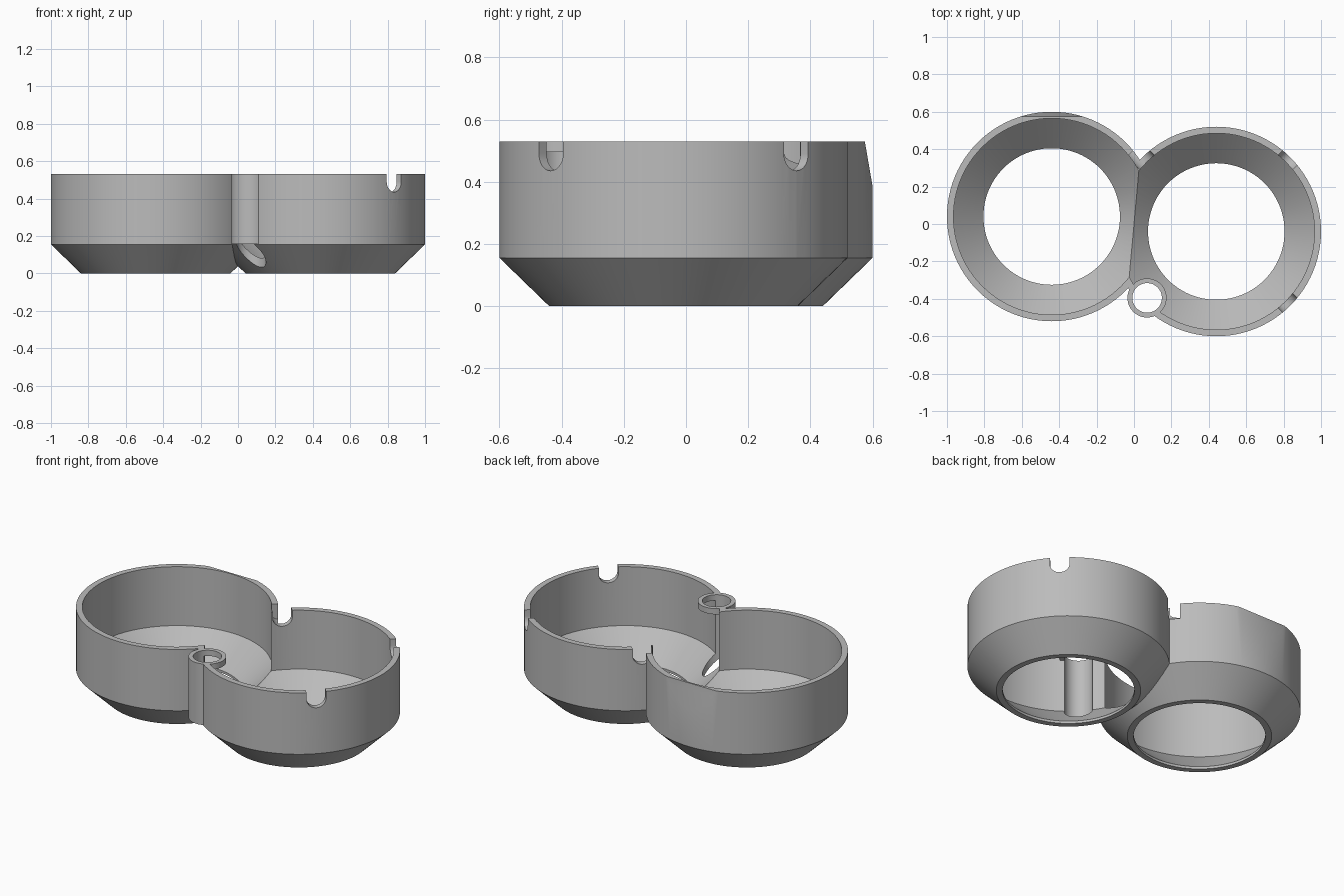
import bpy, bmesh, math
from mathutils import Matrix, Vector

cube = bpy.data.objects.get("Cube")
if cube:
    bpy.data.objects.remove(cube, do_unlink=True)

TOP = 0.53
LEFT, RIGHT = (-0.44, 0.04), (0.44, -0.04)
TUBE = (0.07, -0.395)


def finish(name, bm):
    bmesh.ops.recalc_face_normals(bm, faces=bm.faces)
    mesh = bpy.data.meshes.new(name)
    bm.to_mesh(mesh)
    bm.free()
    obj = bpy.data.objects.new(name, mesh)
    bpy.context.collection.objects.link(obj)
    return obj


def lathe(name, profile, centre, sides=96):
    """Closed solid turned around a vertical axis from (radius, z) pairs."""
    bm = bmesh.new()
    rings = []
    for r, z in profile:
        angles = [2 * math.pi * i / sides for i in range(sides)]
        rings.append([bm.verts.new((centre[0] + r * math.cos(a),
                                    centre[1] + r * math.sin(a), z)) for a in angles])
    for low, high in zip(rings, rings[1:]):
        for i in range(sides):
            j = (i + 1) % sides
            bm.faces.new((low[i], low[j], high[j], high[i]))
    bm.faces.new(rings[0][::-1])
    bm.faces.new(rings[-1])
    return finish(name, bm)


def box(name, size, matrix):
    bm = bmesh.new()
    bmesh.ops.create_cube(bm, size=1, matrix=matrix @ Matrix.Diagonal((*size, 1)))
    return finish(name, bm)


def slot(name, angle):
    """Round-bottomed radial slot through the wall of the right cup."""
    r, floor = 0.055, 0.435
    outline = [(-r, 0.7)]
    for i in range(17):
        a = math.pi + math.pi * i / 16
        outline.append((r * math.cos(a), floor + r + r * math.sin(a)))
    outline.append((r, 0.7))
    out = Vector((math.cos(angle), math.sin(angle), 0))
    side = Vector((-out.y, out.x, 0))
    bm = bmesh.new()
    ends = [[bm.verts.new(Vector((*RIGHT, z)) + out * d + side * s) for s, z in outline]
            for d in (0.42, 0.62)]
    for i in range(len(outline)):
        j = (i + 1) % len(outline)
        bm.faces.new((ends[0][i], ends[0][j], ends[1][j], ends[1][i]))
    bm.faces.new(ends[0][::-1])
    bm.faces.new(ends[1])
    return finish(name, bm)


def combine(target, tool, operation):
    mod = target.modifiers.new(operation.lower(), 'BOOLEAN')
    mod.operation, mod.solver, mod.object = operation, 'EXACT', tool
    bpy.context.view_layer.objects.active = target
    bpy.ops.object.modifier_apply(modifier=mod.name)
    bpy.data.objects.remove(tool, do_unlink=True)


# Two overlapping cups with tapered bases, left slightly over-height until trimmed
def cup(name, centre, top):
    return lathe(name, [(0.40, 0), (0.56, 0.155), (0.56, top)], centre)


body = cup("double_cup_holder", LEFT, 0.56)
combine(body, cup("right_cup", RIGHT, 0.57), 'UNION')

# Side tube at the front joint
combine(body, lathe("tube", [(0.105, 0.157), (0.105, 0.58)], TUBE, 64), 'UNION')

# Open interiors
for centre in (LEFT, RIGHT):
    hollow = [(0.365, -0.1), (0.365, 0.015), (0.525, 0.17), (0.525, 0.7)]
    combine(body, lathe("cavity", hollow, centre), 'DIFFERENCE')

# Complete collar at the tube mouth, then the bore through everything
combine(body, lathe("collar", [(0.104, 0.495), (0.104, 0.59)], TUBE, 64), 'UNION')
combine(body, lathe("bore", [(0.079, -0.2), (0.079, 0.8)], TUBE, 64), 'DIFFERENCE')

# Cable slots in the right cup
for degrees in (45, 135, -45):
    combine(body, slot("slot", math.radians(degrees)), 'DIFFERENCE')

# Slanted flat on the back of the left cup
tilt = Matrix.Rotation(math.atan2(0.025, 0.145), 4, 'X')
place = Matrix.Translation((LEFT[0], 0.575, TOP)) @ tilt @ Matrix.Translation((0, 0.2, 0))
combine(body, box("back_flat", (0.9, 0.4, 0.8), place), 'DIFFERENCE')

# Level the rim
trim = Matrix.Translation((0, 0, TOP + 0.25))
combine(body, box("rim_trim", (3, 3, 0.5), trim), 'DIFFERENCE')

# Grey plastic
grey = bpy.data.materials.new("grey_plastic")
grey.use_nodes = True
colour = (0.5, 0.5, 0.5, 1)
grey.diffuse_color = colour
grey.node_tree.nodes["Principled BSDF"].inputs["Base Color"].default_value = colour
body.data.materials.clear()
body.data.materials.append(grey)

bpy.ops.object.select_all(action='DESELECT')
body.select_set(True)
bpy.context.view_layer.objects.active = body
bpy.ops.object.shade_smooth_by_angle(angle=math.radians(30))
